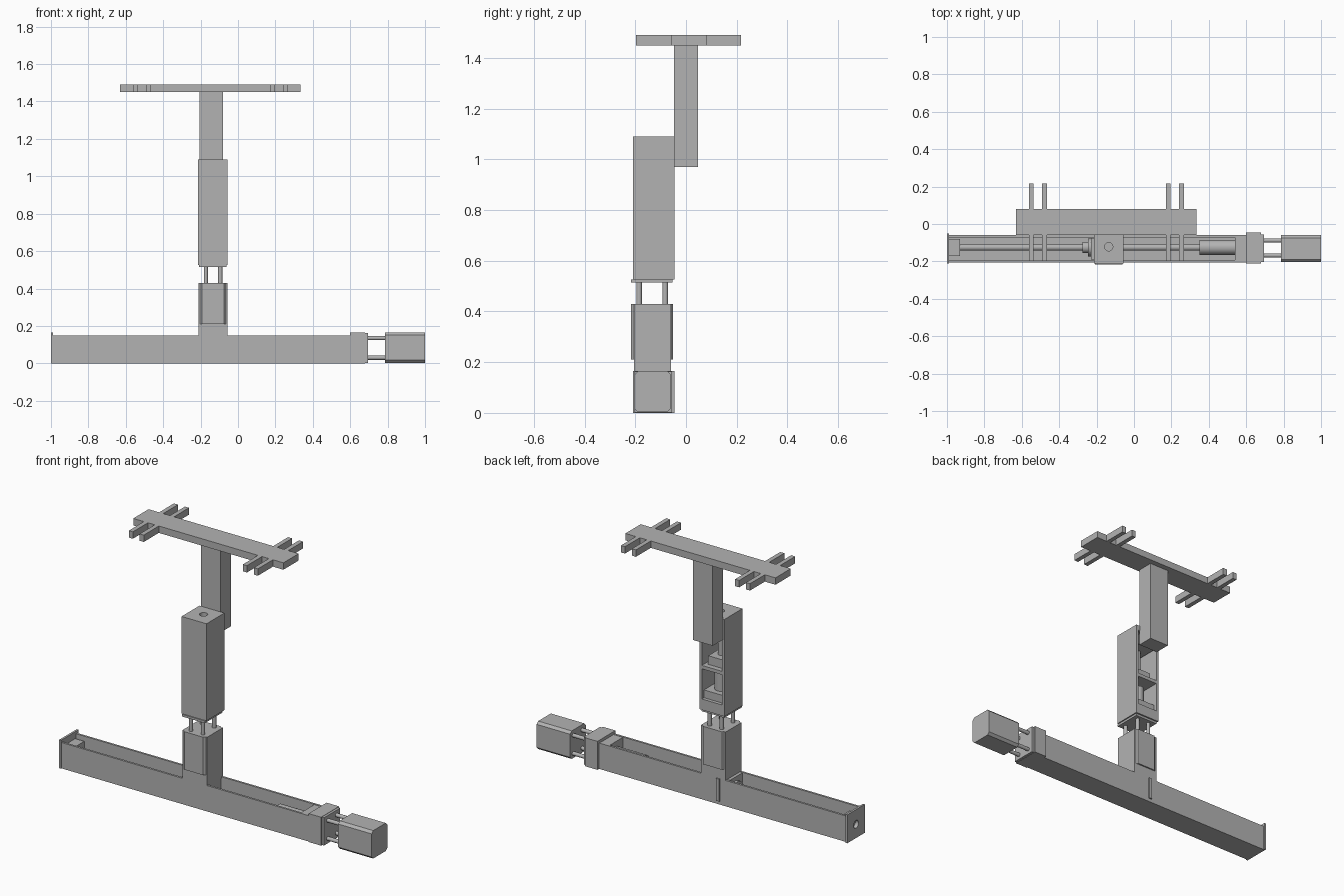
import bpy, bmesh
from mathutils import Matrix, Vector

cube = bpy.data.objects.get("Cube")
if cube:
    bpy.data.objects.remove(cube, do_unlink=True)

grey = bpy.data.materials.new("plain grey")
grey.use_nodes = True
colour = (0.45, 0.45, 0.45, 1)
grey.diffuse_color = colour
grey.node_tree.nodes["Principled BSDF"].inputs["Base Color"].default_value = colour


def finish(name, bm):
    mesh = bpy.data.meshes.new(name)
    bm.to_mesh(mesh)
    bm.free()
    mesh.materials.append(grey)
    obj = bpy.data.objects.new(name, mesh)
    bpy.context.collection.objects.link(obj)
    return obj


def box(name, xs, ys, zs, chamfer=0, axis=0):
    """Box from its extents; chamfer cuts the edges parallel to axis."""
    bm = bmesh.new()
    bmesh.ops.create_cube(bm, size=1)
    for v in bm.verts:
        v.co = Vector(r[0] if c < 0 else r[1] for c, r in zip(v.co, (xs, ys, zs)))
    if chamfer:
        edges = [e for e in bm.edges
                 if abs((e.verts[0].co - e.verts[1].co).normalized()[axis]) > 0.9]
        bmesh.ops.bevel(bm, geom=edges, offset=chamfer, segments=1, affect='EDGES')
    return finish(name, bm)


def rod(name, start, length, radius, axis, sides=24):
    """Cylinder running from start along +x (axis 0) or +z (axis 2)."""
    bm = bmesh.new()
    bmesh.ops.create_cone(bm, cap_ends=True, segments=sides, radius1=radius,
                          radius2=radius, depth=length)
    bmesh.ops.translate(bm, vec=(0, 0, length / 2), verts=bm.verts)
    if axis == 0:
        bmesh.ops.rotate(bm, matrix=Matrix.Rotation(1.5707963, 3, 'Y'), verts=bm.verts)
    bmesh.ops.translate(bm, vec=start, verts=bm.verts)
    for f in bm.faces:
        f.smooth = len(f.verts) == 4
    return finish(name, bm)


def drill(target, start, length, radius, axis):
    cutter = rod("drill_cutter", start, length, radius, axis)
    cutter.hide_render = True
    mod = target.modifiers.new("hole", 'BOOLEAN')
    mod.operation = 'DIFFERENCE'
    mod.solver = 'EXACT'
    mod.object = cutter
    bpy.context.view_layer.objects.active = target
    bpy.ops.object.modifier_apply(modifier=mod.name)
    bpy.data.objects.remove(cutter, do_unlink=True)


CY, CX, SZ = -0.13, -0.135, 0.08     # rail centre line, column centre, screw height
RAIL_Y = (-0.205, -0.06)

# Horizontal rail: open channel with end plate and bearing
box("rail_floor", (-0.99, 0.6), RAIL_Y, (0, 0.012))
box("rail_front_wall", (-0.99, 0.6), (-0.205, -0.193), (0.012, 0.15))
box("rail_back_wall", (-0.99, 0.6), (-0.072, -0.06), (0.012, 0.15))
end = box("rail_end_plate", (-1, -0.988), (-0.21, -0.05), (0, 0.165))
drill(end, (-1.1, CY, SZ), 0.2, 0.022, 0)
bearing = box("rail_bearing", (-0.988, -0.93), (-0.17, -0.08), (0.012, 0.125))
drill(bearing, (-1.1, CY, SZ), 0.12, 0.022, 0)
box("rail_inner_block", (0.54, 0.6), (-0.193, -0.072), (0.012, 0.148))
box("rail_motor_mount", (0.6, 0.68), (-0.21, -0.045), (0, 0.165))
box("rail_mount_flange", (0.68, 0.694), (-0.203, -0.055), (0.002, 0.163))

# Horizontal drive: screw, coupler, spacer rods and motor
rod("rail_screw", (-0.935, CY + 0.005, SZ), 1.3, 0.018, 0)
rod("rail_coupler", (0.35, CY + 0.005, SZ), 0.19, 0.04, 0)
rod("rail_nut", (-0.275, CY + 0.005, SZ), 0.03, 0.03, 0)
rod("rail_nut_flange", (-0.245, CY + 0.005, SZ), 0.015, 0.048, 0)
for y in (-0.168, -0.088):
    for z in (0.03, 0.135):
        rod("rail_motor_rod", (0.69, y, z), 0.1, 0.011, 0)
box("rail_motor", (0.785, 1), (-0.203, -0.06), (0.003, 0.165), 0.014, 0)

# Carriage and its lower motor
box("carriage", (-0.23, -0.055), (-0.19, -0.075), (0.03, 0.15))
box("carriage_base", (-0.212, -0.055), RAIL_Y, (0.14, 0.21))
box("carriage_rib", (-0.176, -0.156), (-0.06, -0.053), (0.02, 0.15))
box("lift_motor_housing", (-0.212, -0.055), RAIL_Y, (0.21, 0.43))
box("lift_motor", (-0.205, -0.062), (-0.216, -0.052), (0.21, 0.43), 0.012, 2)
for x in (-0.172, -0.095):
    for y in (-0.185, -0.082):
        rod("lift_motor_rod", (x, y, 0.43), 0.09, 0.011, 2)
box("lift_flange", (-0.208, -0.062), (-0.216, -0.054), (0.514, 0.527))

# Upright lift box, open at the back
BX, BY = (-0.215, -0.055), (-0.21, -0.045)
INNER = (-0.2, -0.07)
box("lift_front_wall", INNER, (-0.21, -0.195), (0.527, 1.09))
box("lift_right_wall", (-0.215, -0.2), BY, (0.527, 1.09))
box("lift_left_wall", (-0.07, -0.055), BY, (0.527, 1.09))
box("lift_floor", INNER, (-0.195, -0.045), (0.527, 0.59))
lid = box("lift_lid", INNER, (-0.195, -0.045), (1.06, 1.09))
drill(lid, (CX, -0.122, 1), 0.2, 0.022, 2)
box("lift_lower_block", INNER, (-0.195, -0.065), (0.59, 0.635))
rod("lift_coupler", (CX, CY, 0.635), 0.11, 0.035, 2)
box("lift_shelf", INNER, (-0.195, -0.045), (0.765, 0.785))
box("lift_bearing", (-0.18, -0.09), (-0.175, -0.075), (0.785, 0.835))
rod("lift_screw", (CX, CY, 0.82), 0.22, 0.016, 2)
box("lift_nut", (-0.19, -0.08), (-0.18, -0.05), (0.98, 1.04))

# Sliding post and top platform with fingers
box("sliding_post", (-0.205, -0.08), (-0.047, 0.048), (0.97, 1.452))
box("platform", (-0.63, 0.333), (-0.06, 0.08), (1.45, 1.49))
for x in (-0.562, -0.492, 0.17, 0.24):
    box("front_finger", (x, x + 0.026), (-0.198, -0.06), (1.45, 1.49))
    box("back_finger", (x, x + 0.026), (0.08, 0.216), (1.45, 1.49))
